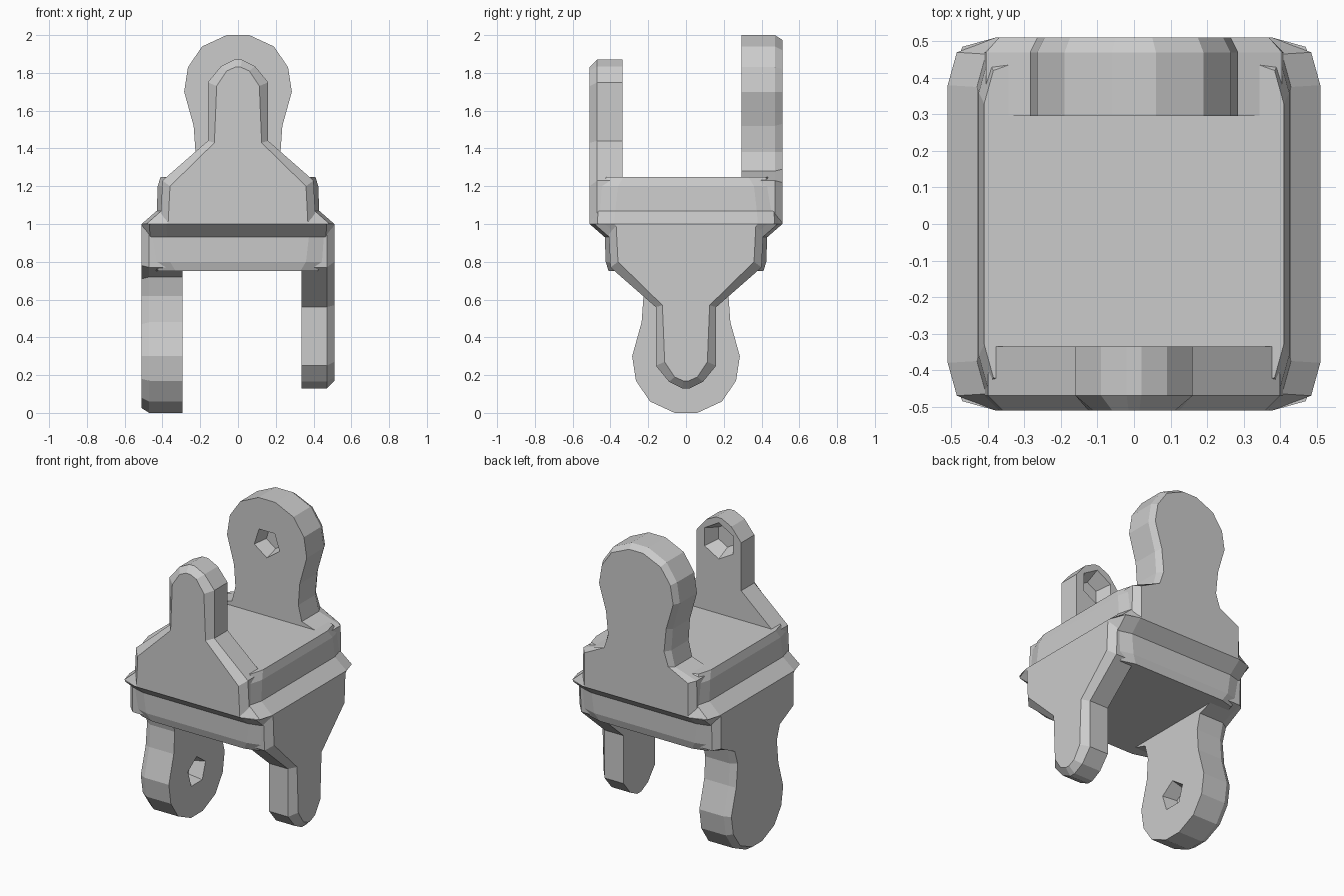
import bpy, bmesh
from mathutils import Matrix, Vector

if "Cube" in bpy.data.objects:
    bpy.data.objects.remove(bpy.data.objects["Cube"], do_unlink=True)

grey = bpy.data.materials.new("plain_grey")
grey.use_nodes = True
COLOUR = (0.6, 0.6, 0.6, 1)
grey.diffuse_color = COLOUR
grey.node_tree.nodes["Principled BSDF"].inputs["Base Color"].default_value = COLOUR

# Half turn about a horizontal diagonal through the middle: upper yoke -> lower yoke
FLIP = Matrix(((0, -1, 0, 0), (-1, 0, 0, 0), (0, 0, -1, 2), (0, 0, 0, 1)))


def make_object(name, bm, matrix):
    bm.transform(matrix)
    bmesh.ops.recalc_face_normals(bm, faces=bm.faces)
    mesh = bpy.data.meshes.new(name)
    bm.to_mesh(mesh)
    bm.free()
    mesh.materials.append(grey)
    obj = bpy.data.objects.new(name, mesh)
    bpy.context.scene.collection.objects.link(obj)
    return obj


def loft(name, rings, matrix):
    """Join matching closed rings of points and cap both ends."""
    bm = bmesh.new()
    loops = [[bm.verts.new(p) for p in ring] for ring in rings]
    n = len(loops[0])
    for a, b in zip(loops, loops[1:]):
        for i in range(n):
            j = (i + 1) % n
            bm.faces.new((a[i], a[j], b[j], b[i]))
    bm.faces.new(loops[0])
    bm.faces.new(loops[-1])
    return make_object(name, bm, matrix)


def block_ring(hx, hy, z):
    """Rectangle with clipped corners."""
    corner = [(hx, hy - .13), (hx - .025, hy - .04), (hx - .08, hy - .02), (hx - .13, hy)]
    pts = corner + [(-x, y) for x, y in reversed(corner)]
    pts += [(-x, -y) for x, y in pts]
    return [(x, y, z) for x, y in pts]


def ear_ring(half, y):
    """Mirror a half outline and place it at depth y."""
    return [(x, y, z) for x, z in half] + [(-x, y, z) for x, z in reversed(half)]


def sink_socket(obj, y, direction, radius, bottom, depth, sides, matrix):
    """Cut a blind tapered socket into the inner face of an ear."""
    bm = bmesh.new()
    bmesh.ops.create_cone(bm, cap_ends=True, segments=sides,
                          radius1=radius, radius2=bottom, depth=depth * 2)
    turn = Vector((0, 0, 1)).rotation_difference(Vector((0, direction, 0))).to_matrix().to_4x4()
    cutter = make_object("socket_cutter", bm, matrix @ Matrix.Translation((0, y, 1.72)) @ turn)
    cutter.hide_render = True
    mod = obj.modifiers.new("socket", 'BOOLEAN')
    mod.operation = 'DIFFERENCE'
    mod.solver = 'EXACT'
    mod.object = cutter
    graph = bpy.context.evaluated_depsgraph_get()
    cut = bpy.data.meshes.new_from_object(obj.evaluated_get(graph))
    obj.modifiers.clear()
    obj.data = cut
    bpy.data.objects.remove(cutter, do_unlink=True)


# Ear half outlines, bottom to top: full outline and the bevelled outer face
small_full = [(.41, 1.03), (.40, 1.23), (.16, 1.44), (.16, 1.75), (.09, 1.835), (.02, 1.87)]
small_face = [(.37, 1.0), (.36, 1.2), (.125, 1.43), (.113, 1.73), (.06, 1.81), (.015, 1.83)]
big_full = [(.41, 1.03), (.405, 1.23), (.25, 1.28), (.225, 1.38), (.235, 1.52),
            (.285, 1.70), (.265, 1.83), (.19, 1.94), (.06, 2.0)]
big_face = [(.37, 1.0), (.37, 1.22), (.23, 1.29), (.20, 1.38), (.215, 1.53),
            (.265, 1.70), (.245, 1.82), (.175, 1.92), (.05, 1.975)]

for side, matrix in (("upper", Matrix.Identity(4)), ("lower", FLIP)):
    # Block half with a sloped flange along two sides
    loft(side + "_block", [block_ring(.51, .51, 1.0), block_ring(.43, .505, 1.07),
                           block_ring(.425, .49, 1.2), block_ring(.41, .46, 1.25)], matrix)
    # Slim ear
    small = loft(side + "_small_ear", [ear_ring(small_full, -.335), ear_ring(small_full, -.47),
                                       ear_ring(small_face, -.51)], matrix)
    sink_socket(small, -.335, -1, .16, .075, .09, 6, matrix)
    # Large round ear
    big = loft(side + "_big_ear", [ear_ring(big_full, .295), ear_ring(big_full, .47),
                                   ear_ring(big_face, .51)], matrix)
    sink_socket(big, .295, 1, .12, .07, .09, 5, matrix)
